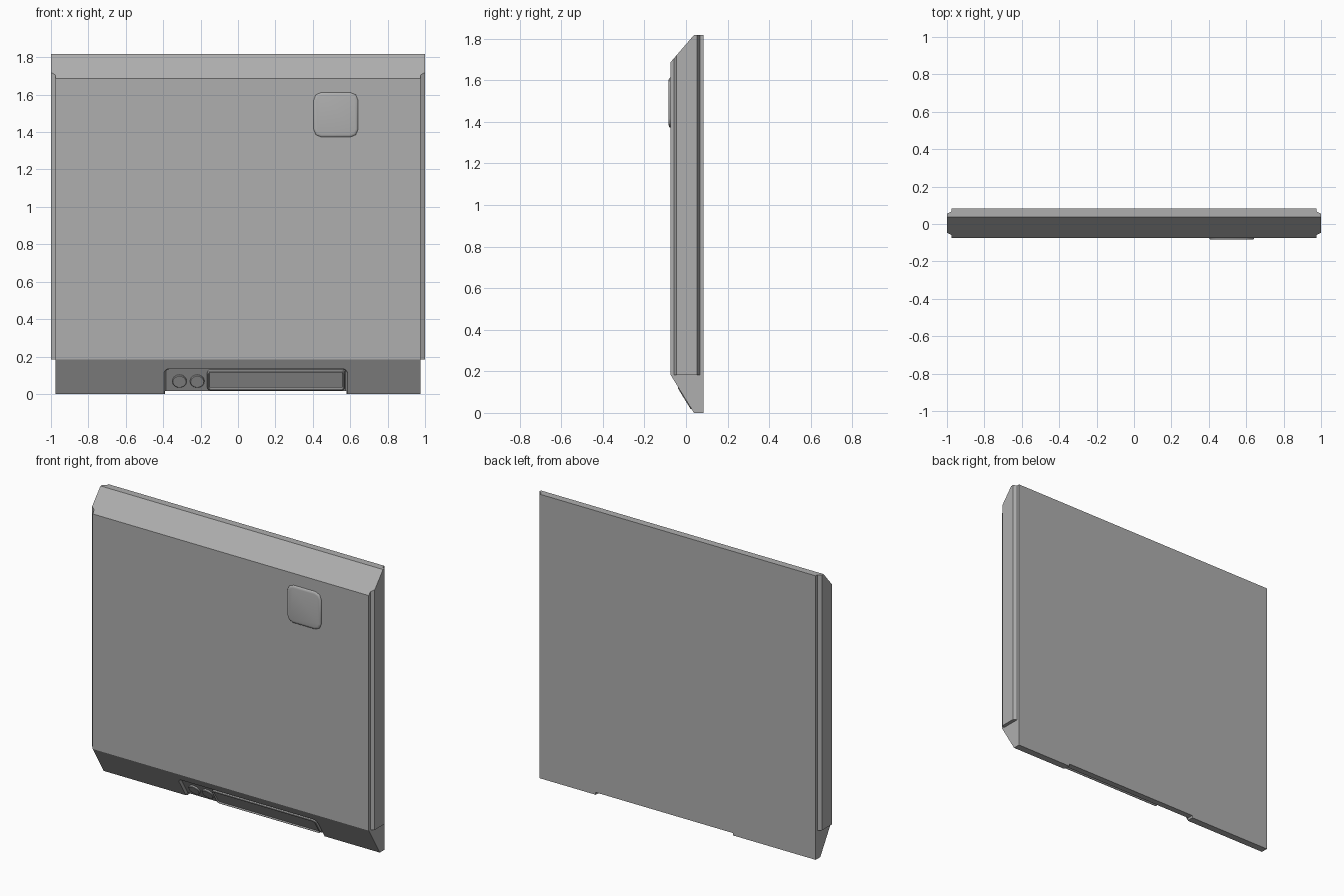
import bpy, bmesh, math
from mathutils import Matrix, Vector

if "Cube" in bpy.data.objects:
    bpy.data.objects.remove(bpy.data.objects["Cube"])

FRONT, BACK, EDGE = -0.074, 0.084, 0.038
TOP, SHOULDER, HIP = 1.817, 1.687, 0.183

grey = bpy.data.materials.new("dark_grey")
grey.diffuse_color = (0.43, 0.43, 0.43, 1)
grey.use_nodes = True
grey.node_tree.nodes["Principled BSDF"].inputs["Base Color"].default_value = grey.diffuse_color


def finish(bm, name, smooth=False):
    bmesh.ops.recalc_face_normals(bm, faces=bm.faces)
    me = bpy.data.meshes.new(name)
    bm.to_mesh(me)
    bm.free()
    me.materials.append(grey)
    ob = bpy.data.objects.new(name, me)
    bpy.context.collection.objects.link(ob)
    if smooth:
        bpy.ops.object.select_all(action='DESELECT')
        ob.select_set(True)
        bpy.context.view_layer.objects.active = ob
        bpy.ops.object.shade_smooth_by_angle(angle=math.radians(50))
    return ob


def prism(points, offset):
    bm = bmesh.new()
    f = bm.faces.new([bm.verts.new(p) for p in points])
    r = bmesh.ops.extrude_face_region(bm, geom=[f])
    vs = [g for g in r['geom'] if isinstance(g, bmesh.types.BMVert)]
    bmesh.ops.translate(bm, verts=vs, vec=offset)
    return bm


def plate(name, rect, radius, layers, frame, seg=5, smooth=False):
    """Rounded rectangle (x0, x1, v0, v1) lofted through (height, inset) layers."""
    x0, x1, v0, v1 = rect
    bm = bmesh.new()
    rings = []
    for h, inset in layers:
        r = max(radius - inset, 0.003)
        a, b, c, d = x0 + inset + r, x1 - inset - r, v0 + inset + r, v1 - inset - r
        ring = []
        for k, (cx, cv) in enumerate([(b, d), (a, d), (a, c), (b, c)]):
            for i in range(seg + 1):
                t = (k + i / seg) * math.pi / 2
                p = Vector((cx + r * math.cos(t), cv + r * math.sin(t), h))
                ring.append(bm.verts.new(frame @ p))
        rings.append(ring)
    n = len(rings[0])
    for lo, hi in zip(rings, rings[1:]):
        for i in range(n):
            bm.faces.new([lo[i], lo[(i + 1) % n], hi[(i + 1) % n], hi[i]])
    bm.faces.new(rings[0][::-1])
    bm.faces.new(rings[-1])
    bmesh.ops.remove_doubles(bm, verts=bm.verts, dist=1e-5)
    return finish(bm, name, smooth)


# Main slab with sloped top and bottom front edges
profile = [(BACK, 0), (BACK, TOP), (EDGE, TOP), (FRONT, SHOULDER), (FRONT, HIP), (EDGE, 0)]
slab = finish(prism([(-0.977, y, z) for y, z in profile], (1.954, 0, 0)), "main_slab")

# Side rails, trimmed by the top slope
slope_normal = Vector((0, SHOULDER - TOP, EDGE - FRONT))
for side, sx in (("left", -1), ("right", 1)):
    section = [(0.97, -0.058), (0.977, -0.058), (1.0, -0.046), (1.0, 0.054),
               (0.977, 0.067), (0.97, 0.067)]
    bm = prism([(sx * x, y, HIP) for x, y in section], (0, 0, TOP - HIP))
    cut = bmesh.ops.bisect_plane(bm, geom=bm.verts[:] + bm.edges[:] + bm.faces[:],
                                 plane_co=(0, EDGE, TOP), plane_no=slope_normal,
                                 clear_outer=True)
    edges = [e for e in cut['geom_cut'] if isinstance(e, bmesh.types.BMEdge)]
    bmesh.ops.holes_fill(bm, edges=edges)
    finish(bm, side + "_rail")

# Local frame on the lower slope: x across, y up the slope, z outwards
up = Vector((0, FRONT - EDGE, HIP)).normalized()
out = Vector((1, 0, 0)).cross(up)
slope = Matrix(((1, up.x, out.x, 0), (0, up.y, out.y, EDGE),
                (0, up.z, out.z, 0), (0, 0, 0, 1)))

# Control recess and the notch under it
recess = plate("recess_cutter", (-0.397, 0.587, -0.1, 0.158), 0.03,
               [(0.012, -0.008), (-0.014, 0.011)], slope)
notch = finish(prism([(-0.39, -0.2, -0.05), (0.58, -0.2, -0.05),
                      (0.58, -0.2, 0.015), (-0.39, -0.2, 0.015)], (0, 0.4, 0)),
               "notch_cutter")
for cutter in (recess, notch):
    mod = slab.modifiers.new(cutter.name, 'BOOLEAN')
    mod.operation = 'DIFFERENCE'
    mod.solver = 'EXACT'
    mod.object = cutter
    cutter.hide_render = True
    cutter.hide_set(True)

# Long slot bar with a raised lip
plate("slot_bar", (-0.165, 0.572, 0.022, 0.145), 0.022,
      [(-0.016, 0), (0.001, 0), (0.004, 0.004), (0.004, 0.008), (-0.003, 0.012)], slope)

# Two round buttons
for i, cx in enumerate((-0.313, -0.218)):
    r, cv = 0.038, 0.074
    plate(f"round_button_{i + 1}", (cx - r, cx + r, cv - r, cv + r), r,
          [(-0.016, 0), (-0.006, 0), (-0.003, 0.003)], slope, seg=6)

# Raised square badge with clipped corners on the front face
face = Matrix(((1, 0, 0, 0), (0, 0, -1, FRONT), (0, 1, 0, 0), (0, 0, 0, 1)))
plate("badge", (0.404, 0.642, 1.373, 1.612), 0.042,
      [(-0.005, 0), (0.004, 0), (0.008, 0.004), (0.010, 0.015)], face,
      seg=2, smooth=True)
